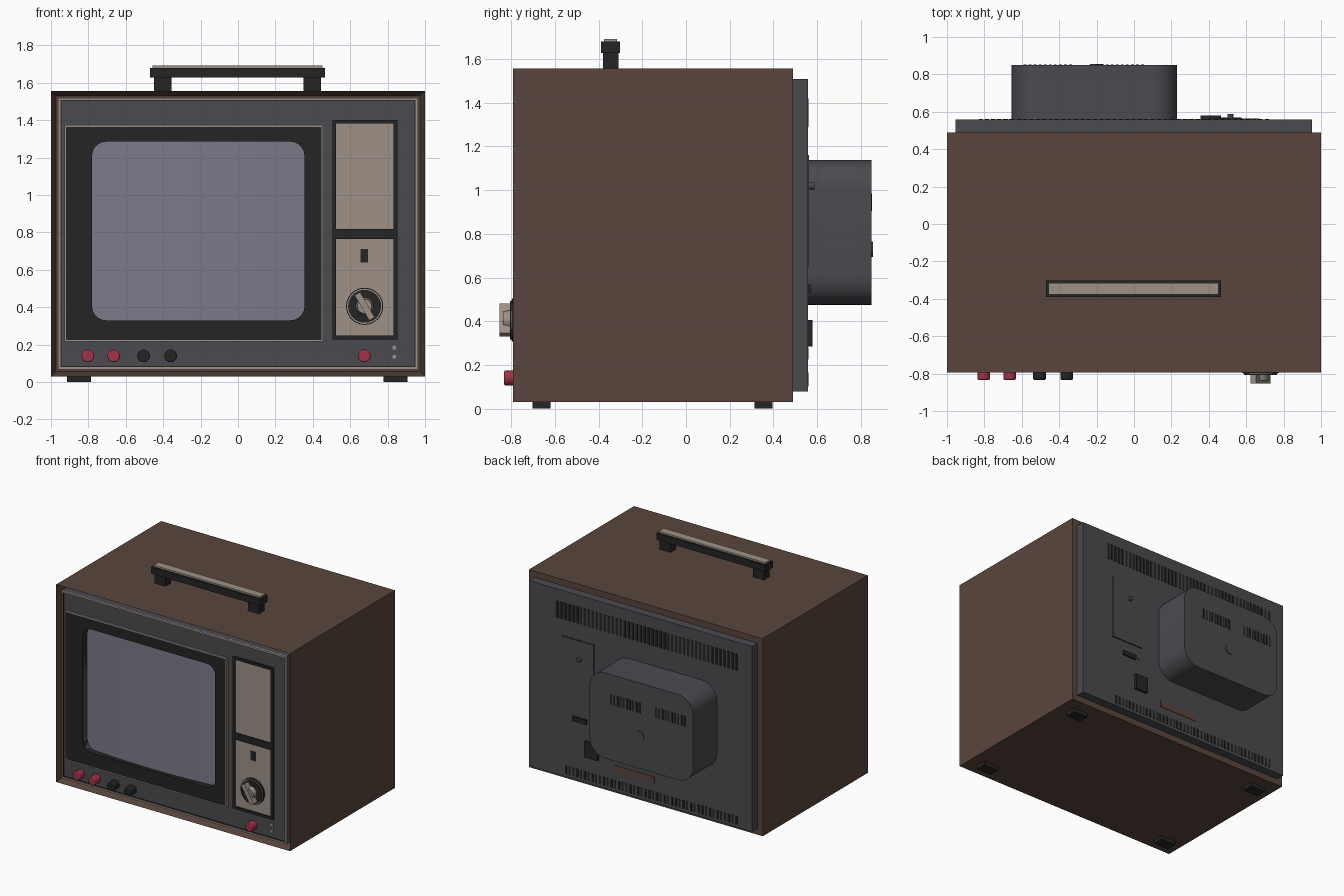
import bpy, bmesh, math
from mathutils import Matrix

if "Cube" in bpy.data.objects:
    bpy.data.objects.remove(bpy.data.objects["Cube"])

def mat(name, r, g, b):
    m = bpy.data.materials.new(name)
    m.diffuse_color = (r, g, b, 1)
    m.use_nodes = True
    m.node_tree.nodes["Principled BSDF"].inputs["Base Color"].default_value = m.diffuse_color
    return m

BROWN = mat("walnut_brown", .102, .060, .047)
GREY = mat("dark_grey", .070, .070, .080)
BLACK = mat("black", .018, .018, .018)
BEIGE = mat("warm_beige", .340, .285, .245)
GLASS = mat("screen_grey", .205, .195, .255)
RED = mat("knob_red", .352, .032, .065)

def finish(name, bm, m, smooth=False):
    bmesh.ops.remove_doubles(bm, verts=bm.verts, dist=1e-5)
    bmesh.ops.recalc_face_normals(bm, faces=bm.faces)
    me = bpy.data.meshes.new(name)
    bm.to_mesh(me)
    bm.free()
    me.materials.append(m)
    ob = bpy.data.objects.new(name, me)
    bpy.context.collection.objects.link(ob)
    if smooth:
        bpy.ops.object.select_all(action='DESELECT')
        ob.select_set(True)
        bpy.context.view_layer.objects.active = ob
        bpy.ops.object.shade_smooth_by_angle(angle=math.radians(35))
    return ob

def add_box(bm, x0, x1, y0, y1, z0, z1):
    M = Matrix.Translation(((x0+x1)/2, (y0+y1)/2, (z0+z1)/2)) @ Matrix.Diagonal((x1-x0, y1-y0, z1-z0, 1))
    bmesh.ops.create_cube(bm, size=1, matrix=M)

def boxes(name, m, *dims):
    bm = bmesh.new()
    for d in dims:
        add_box(bm, *d)
    return finish(name, bm, m)

def disc(name, m, x, z, r, y0, y1, n=32, r2=None):
    """Cylinder or cone along y, radius r at y0 (outer end first)."""
    bm = bmesh.new()
    M = Matrix.Translation((x, (y0+y1)/2, z)) @ Matrix.Rotation(math.pi/2, 4, 'X')
    bmesh.ops.create_cone(bm, cap_ends=True, segments=n, radius1=r2 or r, radius2=r,
                          depth=abs(y1-y0), matrix=M)
    return finish(name, bm, m, True)

def outline(x0, x1, z0, z1, r=0, n=8):
    pts = []
    for k, (cx, cz) in enumerate([(x1-r, z1-r), (x0+r, z1-r), (x0+r, z0+r), (x1-r, z0+r)]):
        for i in range(n+1):
            a = math.pi/2*(k+i/n)
            pts.append((cx+r*math.cos(a), cz+r*math.sin(a)))
    return pts

def frame(name, m, outer, inner, y0, y1, r=0):
    """Rectangular frame with a (rounded) opening, from y0 to y1."""
    bm = bmesh.new()
    o, i = outline(*outer), outline(*inner, r)
    loops = [[bm.verts.new((x, y, z)) for x, z in p] for p, y in ((o, y0), (i, y0), (i, y1), (o, y1))]
    n = len(o)
    for a in range(4):
        A, B = loops[a], loops[(a+1) % 4]
        for k in range(n):
            bm.faces.new((A[k], A[(k+1) % n], B[(k+1) % n], B[k]))
    bmesh.ops.dissolve_degenerate(bm, edges=bm.edges, dist=1e-5)
    return finish(name, bm, m)

def ring(name, m, x0, x1, z0, z1, w, y0, y1):
    return frame(name, m, (x0, x1, z0, z1), (x0+w, x1-w, z0+w, z1-w), y0, y1)

# cabinet with recessed front
bm = bmesh.new()
add_box(bm, -1, 1, -.793, .49, .03, 1.557)
bm.normal_update()
front = [f for f in bm.faces if f.normal.y < -.9]
bmesh.ops.inset_region(bm, faces=front, thickness=.038)
bmesh.ops.translate(bm, verts=front[0].verts[:], vec=(0, .10, 0))
finish("cabinet", bm, BROWN)

# front panel and trims
hole = (-.78, .355, .33, 1.285)
frame("front_panel", GREY, (-.962, .962, .068, 1.519), hole, -.775, -.70, .075)
ring("panel_trim", BEIGE, -.962, .962, .068, 1.519, .012, -.785, -.77)
ring("inner_panel_trim", BLACK, -.950, .950, .080, 1.507, .005, -.779, -.77)
frame("screen_bezel", BLACK, (-.92, .447, .225, 1.365), hole, -.785, -.715, .075)
ring("bezel_trim", BEIGE, -.928, .455, .217, 1.373, .009, -.788, -.77)

# curved screen glass made of vertical strips
bm = bmesh.new()
hx, hz, r, cx, cz = .5725, .4825, .08, -.2125, .8075
prev = None
cols = [-hx+r*(1-math.cos(math.pi/2*i/6)) for i in range(7)]
cols += [-hx+r+(2*hx-2*r)*i/16 for i in range(1, 16)] + [-c for c in reversed(cols)]
for x in cols:
    d = max(0, abs(x)-(hx-r))
    h = hz-r+math.sqrt(max(0, r*r-d*d))
    y = -.728-.03*(1-(x/hx)**2)
    cur = [bm.verts.new((cx+x, y, cz+s*h)) for s in (-1, 1)]
    if prev:
        bm.faces.new((prev[0], cur[0], cur[1], prev[1]))
    prev = cur
glass = finish("screen_glass", bm, GLASS, True)
if glass.data.polygons[5].normal.y > 0:
    glass.data.flip_normals()

# control column
ring("control_frame", BLACK, .505, .852, .228, 1.402, .02, -.789, -.77)
boxes("control_divider", BLACK, (.51, .85, -.789, -.77, .765, .817))
boxes("speaker_plate", BEIGE, (.525, .832, -.78, -.77, .817, 1.39))
boxes("tuner_plate", BEIGE, (.525, .832, -.78, -.77, .24, .765))
boxes("channel_window", BLACK, (.655, .696, -.784, -.775, .64, .71))

# tuning dial
dx, dz = .677, .405
disc("dial_rim", BLACK, dx, dz, .099, -.796, -.775, 40)
disc("dial_ring", BEIGE, dx, dz, .094, -.799, -.78, 40)
disc("dial_disc", BLACK, dx, dz, .088, -.806, -.78, 40)
disc("dial_hub", BEIGE, dx, dz, .038, -.838, -.80, 32, .048)
grip = boxes("dial_grip", BEIGE, (-.017, .017, -.854, -.80, -.078, .078))
grip.matrix_world = Matrix.Translation((dx, 0, dz)) @ Matrix.Rotation(math.radians(-30), 4, 'Y')

# row of knobs and indicator lamps
for i, (x, m) in enumerate([(-.803, RED), (-.665, RED), (-.505, BLACK), (-.36, BLACK), (.675, RED)]):
    k = disc(f"front_knob_{i+1}", m, x, .14, .034, -.833, -.77, 24)
    b = k.modifiers.new("soft_edge", 'BEVEL')
    b.width, b.segments, b.limit_method = .006, 2, 'ANGLE'
boxes("indicator_lamps", BEIGE, *[(.826, .846, -.782, -.77, z-.01, z+.01) for z in (.135, .185)])

# carrying handle
boxes("handle_posts", BLACK, *[(x-.047, x+.047, -.38, -.31, 1.55, 1.635) for x in (-.402, .397)])
boxes("handle_bar", BLACK, (-.47, .465, -.39, -.302, 1.628, 1.68))
boxes("handle_strip", BEIGE, (-.458, .453, -.376, -.315, 1.675, 1.692))

# feet
boxes("feet", BLACK, *[(x-.065, x+.065, y-.042, y+.042, 0, .035)
                       for x in (-.85, .842) for y in (-.662, .355)])

# back panel and rounded tube housing
boxes("back_panel", GREY, (-.955, .953, .48, .558, .078, 1.51))
bm = bmesh.new()
pts = outline(-.655, .23, .475, 1.137, .13)
face = bm.faces.new([bm.verts.new((x, .55, z)) for x, z in pts])
ext = bmesh.ops.extrude_face_region(bm, geom=[face])
bmesh.ops.translate(bm, verts=[v for v in ext["geom"] if isinstance(v, bmesh.types.BMVert)], vec=(0, .299, 0))
finish("tube_housing", bm, GREY, True)
disc("housing_cap", GREY, -.2, .73, .036, .856, .845, 24)

# ventilation slots
def slots(name, x0, x1, z0, z1, y, n, fill):
    p = (x1-x0)/n
    boxes(name, BLACK, *[(x0+p*i, x0+p*(i+fill), y-.003, y+.002, z0, z1) for i in range(n)])

slots("top_vents", -.83, .735, 1.29, 1.42, .559, 46, .6)
slots("bottom_vents", -.83, .66, .10, .165, .559, 46, .5)
slots("housing_vents_right", -.205, .065, .905, .985, .850, 10, .55)
slots("housing_vents_left", -.59, -.32, .905, .985, .850, 10, .55)

# rear service plate, sockets and label
boxes("service_plate_gap", BLACK, (.391, .674, .55, .5595, .646, 1.164))
boxes("service_plate", GREY, (.395, .67, .55, .564, .65, 1.16))
disc("service_knob", GREY, .515, 1.02, .016, .588, .56, 16)
boxes("antenna_socket", BLACK, (.455, .575, .55, .57, .53, .567))
disc("rear_lamp", RED, .42, .55, .009, .565, .55, 12)
boxes("power_socket", BLACK, (.355, .465, .55, .580, .283, .405))
boxes("rating_label", BROWN, (-.12, .215, .555, .562, .225, .28))
